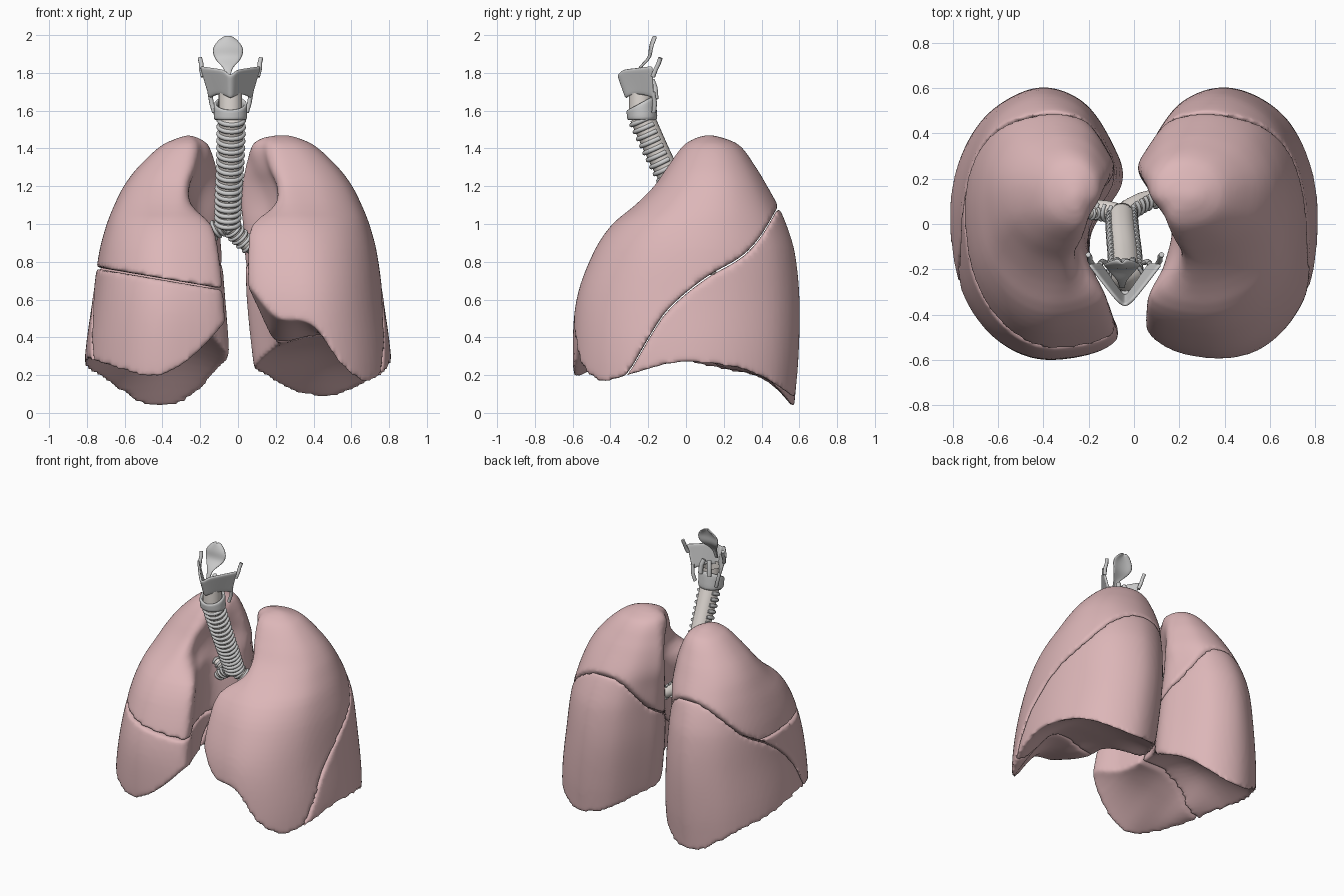
import bpy, bmesh, math
from mathutils import Vector

if "Cube" in bpy.data.objects:
    bpy.data.objects.remove(bpy.data.objects["Cube"])


def material(name, rgb):
    m = bpy.data.materials.new(name)
    m.diffuse_color = (*rgb, 1)
    m.use_nodes = True
    m.node_tree.nodes["Principled BSDF"].inputs["Base Color"].default_value = m.diffuse_color
    return m


PINK = material("lung_tissue", (0.72, 0.47, 0.48))
PALE = material("membrane", (0.75, 0.70, 0.66))


def interp(xs, ys, x):
    """Smooth cubic interpolation, clamped at the ends."""
    n = len(xs)
    x = min(max(x, xs[0]), xs[-1])
    i = max(k for k in range(n - 1) if xs[k] <= x)

    def slope(k):
        a, b = max(k - 1, 0), min(k + 1, n - 1)
        return (ys[b] - ys[a]) / (xs[b] - xs[a])
    h = xs[i + 1] - xs[i]
    t = (x - xs[i]) / h
    return ((2*t**3 - 3*t*t + 1) * ys[i] + (t**3 - 2*t*t + t) * h * slope(i)
            + (3*t*t - 2*t**3) * ys[i + 1] + (t**3 - t*t) * h * slope(i + 1))


def along(pts, t):
    return Vector([interp(range(len(pts)), c, t * (len(pts) - 1)) for c in zip(*pts)])


def loft(name, rows, closed=False, caps=False, mat=None):
    n = len(rows[0])
    bm = bmesh.new()
    vs = [[bm.verts.new(p) for p in r] for r in rows]
    for a, b in zip(vs, vs[1:]):
        for j in range(n if closed else n - 1):
            k = (j + 1) % n
            bm.faces.new((a[j], a[k], b[k], b[j]))
    if caps:
        bm.faces.new(vs[0])
        bm.faces.new(vs[-1])
    bmesh.ops.recalc_face_normals(bm, faces=bm.faces)
    me = bpy.data.meshes.new(name)
    bm.to_mesh(me)
    bm.free()
    ob = bpy.data.objects.new(name, me)
    bpy.context.collection.objects.link(ob)
    for p in me.polygons:
        p.use_smooth = True
    if mat:
        me.materials.append(mat)
    return ob


def bake(ob):
    """Replace an object by its evaluated mesh."""
    dg = bpy.context.evaluated_depsgraph_get()
    me = bpy.data.meshes.new_from_object(ob.evaluated_get(dg))
    name = ob.name
    bpy.data.objects.remove(ob)
    new = bpy.data.objects.new(name, me)
    bpy.context.collection.objects.link(new)
    for p in me.polygons:
        p.use_smooth = True
    return new


def thicken(ob, t):
    m = ob.modifiers.new("thick", 'SOLIDIFY')
    m.thickness, m.offset = t, 0
    m = ob.modifiers.new("round", 'SUBSURF')
    m.levels = m.render_levels = 1
    return bake(ob)


def wires(name, paths, r):
    cu = bpy.data.curves.new(name, 'CURVE')
    cu.dimensions, cu.bevel_depth, cu.bevel_resolution, cu.use_fill_caps = '3D', r, 2, True
    for pts in paths:
        s = cu.splines.new('POLY')
        s.points.add(len(pts) - 1)
        for q, p in zip(s.points, pts):
            q.co = (*p, 1)
    ob = bpy.data.objects.new(name, cu)
    bpy.context.collection.objects.link(ob)
    return bake(ob)


# Lung outline by height: z, front y, back y, left inner x, right inner x, outer x, hilum hollow, front corner
LEVELS = [(-.10, -.58, .57, .12, .06, .82, .15, .02), (.0, -.58, .57, .12, .06, .82, .15, .02),
          (.3, -.60, .595, .08, .05, .81, .18, .02), (.6, -.58, .60, .05, .07, .77, .18, .02),
          (.85, -.49, .575, .04, .09, .735, .18, .03), (1.0, -.39, .53, .03, .10, .695, .2, .08),
          (1.1, -.27, .485, .02, .09, .655, .22, .28), (1.2, -.17, .43, .025, .10, .605, .18, .32),
          (1.3, -.10, .37, .04, .115, .53, .1, .28), (1.42, -.01, .28, .08, .16, .40, 0, .25),
          (1.455, .05, .2, .13, .21, .32, 0, .25), (1.47, .1, .14, .2, .25, .27, 0, .25)]
COLS = list(zip(*LEVELS))

# Height of the hollow base: rows run front to back, columns from middle to outside
BASE_X, BASE_Y = [.05, .2, .4, .55, .68, .82], [-.6, -.3, 0, .3, .6]
BASES = {1: [[.72, .52, .46, .22, .08, .15], [.60, .40, .42, .38, .22, .20], [.30, .34, .38, .38, .32, .26],
             [.18, .25, .30, .30, .26, .20], [.09, .06, .06, .05, .04, .03]],
         -1: [[.50, .32, .19, .17, .20, .28], [.48, .42, .38, .34, .28, .27], [.38, .45, .48, .44, .36, .26],
              [.25, .30, .33, .30, .25, .17], [.07, .01, -.01, .0, .03, .10]]}


def lung_body(side):
    rows = []
    for i in range(41):
        z = 1.47 - 1.57 * (i / 40) ** 1.6
        yf, yb, xl, xr, xo, n, c = [interp(COLS[0], col, z) for col in COLS[1:]]
        xi = xl if side > 0 else xr
        sec = [(c, -.86), (.42, -1), (.72, -.86), (.93, -.5), (1, 0), (.95, .45), (.78, .82),
               (.5, 1), (.23, .9), (.06, .6), (0, .3), (n, -.1), ((n + c) * .6, -.5)]
        loop = sec[-3:] + sec + sec[:3]
        ring = []
        for k in range(78):
            u, v = [interp(range(len(loop)), q, 3 + k / 6) for q in zip(*loop)]
            ring.append((side * (xi + u * (xo - xi)), (yf + yb) / 2 + v * (yb - yf) / 2, z))
        rows.append(ring)
    return loft("lung_body", rows, True, True, PINK)


def cutter(fn, side, z_end):
    """Solid between the height surface fn and the level z_end."""
    ob = loft("cutter", [[(side * (-.1 + 1.1 * i / 28), -.8 + 1.6 * j / 40, 0) for j in range(41)]
                         for i in range(29)])
    bm = bmesh.new()
    bm.from_mesh(ob.data)
    for v in bm.verts:
        v.co.z = fn(abs(v.co.x), v.co.y)
    ex = bmesh.ops.extrude_face_region(bm, geom=bm.faces[:], use_keep_orig=True)
    for g in ex["geom"]:
        if isinstance(g, bmesh.types.BMVert):
            g.co.z = z_end
    bmesh.ops.recalc_face_normals(bm, faces=bm.faces)
    bm.to_mesh(ob.data)
    bm.free()
    ob.hide_render = True
    return ob


def lobe(name, side, cuts):
    ob = lung_body(side)
    ob.name = name
    tools = [cutter(fn, side, z) for fn, z in cuts]
    for t in tools:
        m = ob.modifiers.new("cut", 'BOOLEAN')
        m.operation, m.solver, m.object = 'DIFFERENCE', 'EXACT', t
    m = ob.modifiers.new("skin", 'REMESH')
    m.mode, m.voxel_size, m.use_smooth_shade = 'VOXEL', .0155, True
    m = ob.modifiers.new("soften", 'SMOOTH')
    m.factor, m.iterations = .5, 5
    ob = bake(ob)
    ob.data.materials.clear()
    ob.data.materials.append(PINK)
    for t in tools:
        bpy.data.objects.remove(t)


def base(side):
    return lambda x, y: interp(BASE_Y, [interp(BASE_X, r, x) for r in BASES[side]], y)


def oblique(gap):
    ys = [-.6, -.42, -.3, -.2, -.1, .1, .3, .4, .5, .6]
    zs = [-.05, .09, .22, .39, .54, .71, .83, .94, 1.11, 1.25]
    return lambda x, y: interp(ys, zs, y) + gap


def horizontal(gap):
    return lambda x, y: .64 + .17 * x + gap


# Lobes: the left lung has two, the right lung three
G, UP, DOWN = .004, 3, -1
lobe("left_upper_lobe", 1, [(base(1), DOWN), (oblique(G), DOWN)])
lobe("left_lower_lobe", 1, [(base(1), DOWN), (oblique(-G), UP)])
lobe("right_upper_lobe", -1, [(oblique(G), DOWN), (horizontal(G), DOWN)])
lobe("right_middle_lobe", -1, [(base(-1), DOWN), (oblique(G), DOWN), (horizontal(-G), UP)])
lobe("right_lower_lobe", -1, [(base(-1), DOWN), (oblique(-G), UP)])


# Windpipe and bronchi: pale tube with open cartilage rings around the front
def airway(name, pts, r0, r1, count, wire):
    def frame(t):
        p = along(pts, t)
        d = (along(pts, min(t + .02, 1)) - along(pts, max(t - .02, 0))).normalized()
        f = Vector((0, -1, 0))
        f = (f - d * f.dot(d)).normalized()
        return p, f, d.cross(f), r0 + (r1 - r0) * t

    def arc(t, a0, a1, n, grow):
        p, f, s, r = frame(t)
        return [p + (f * math.cos(a) + s * math.sin(a)) * (r + grow)
                for a in (a0 + (a1 - a0) * k / n for k in range(n + 1))]
    loft(name, [arc(i / 24, 0, 2 * math.pi, 24, 0)[:-1] for i in range(25)], True, True, PALE)
    wires(name + "_rings", [arc((i + .5) / count, -2.2, 2.2, 20, .002) for i in range(count)], wire)


carina = (-.055, .04, 1.0)
airway("trachea", [(-.035, -.235, 1.57), (-.04, -.14, 1.36), (-.05, -.04, 1.16), (-.055, .04, .99)],
       .065, .058, 17, .0125)
airway("left_bronchus", [carina, (.0, .08, .94), (.07, .11, .88), (.22, .13, .82)], .046, .035, 9, .009)
airway("right_bronchus", [carina, (-.12, .06, .97), (-.19, .07, .92), (-.3, .09, .86)], .046, .036, 8, .009)
airway("right_upper_branch", [(-.15, .06, .96), (-.2, .05, 1.0), (-.3, .06, 1.05)], .028, .022, 6, .007)
airway("right_lower_branch", [(-.2, .07, .91), (-.24, .1, .84), (-.28, .14, .74)], .028, .022, 6, .007)

# Shield cartilage of the voice box
CX = -.04
rows = []
for i in range(25):
    t = -1 + i / 12
    a = math.sqrt(t * t + .02) - .14
    top = 1.815 + .025 * a - .025 * math.exp(-(t / .15) ** 2)
    low = 1.665 + .02 * math.sin(abs(t) * math.pi)
    rows.append([(CX + .16 * t * (.68 + .32 * v), -.315 - .045 * v + (.165 + .045 * v) * a,
                  low + (top - low) * v) for v in (k / 6 for k in range(7))])
thicken(loft("thyroid_cartilage", rows), .016)

# Horns of the shield cartilage
wires("cartilage_horns",
      [[(CX + s * x, y, z) for x, y, z in p] for s in (1, -1) for p in
       ([(.145, -.175, 1.78), (.155, -.16, 1.82), (.155, -.145, 1.85), (.162, -.135, 1.88)],
        [(.11, -.175, 1.70), (.1, -.165, 1.64), (.085, -.17, 1.59)])], .012)

# Ring cartilage below it, tall at the back
ring = []
for k in range(4):
    row = []
    for j in range(32):
        a = 2 * math.pi * j / 32
        back = (1 - math.cos(a)) / 2
        lo, hi = 1.55 + .0 * back, 1.605 + .075 * back
        z = lo + (hi - lo) * k / 3
        row.append((CX + .08 * math.sin(a), -.235 - .072 * math.cos(a) - .1 * (z - 1.6), z))
    ring.append(row)
thicken(loft("cricoid_cartilage", ring, True), .018)

# Pale membrane between the two cartilages
loft("cricothyroid_membrane",
     [[(CX + .062 * math.sin(a), -.24 - .062 * math.cos(a), z) for a in (2 * math.pi * j / 24 for j in range(24))]
      for z in (1.56, 1.61, 1.66, 1.70)], True, False, PALE)

# Small paired cartilages at the back
wires("arytenoid_cartilages", [[(CX + s * .035, -.16, 1.66), (CX + s * .033, -.165, 1.72),
                                (CX + s * .02, -.18, 1.76)] for s in (1, -1)], .016)

# Leaf-shaped lid
stem = [(0, -.28, 1.74), (0, -.25, 1.82), (0, -.2, 1.88), (0, -.19, 1.94), (0, -.172, 1.995)]
rows = []
for i in range(15):
    t = i / 14
    w = interp([0, .25, .45, .68, .9, 1], [.012, .022, .065, .082, .05, .012], t)
    p = along(stem, t)
    rows.append([(-.053 + w * u, p.y + .02 * u * u * t, p.z) for u in (-1, -.6, -.2, .2, .6, 1)])
thicken(loft("epiglottis", rows), .012)
